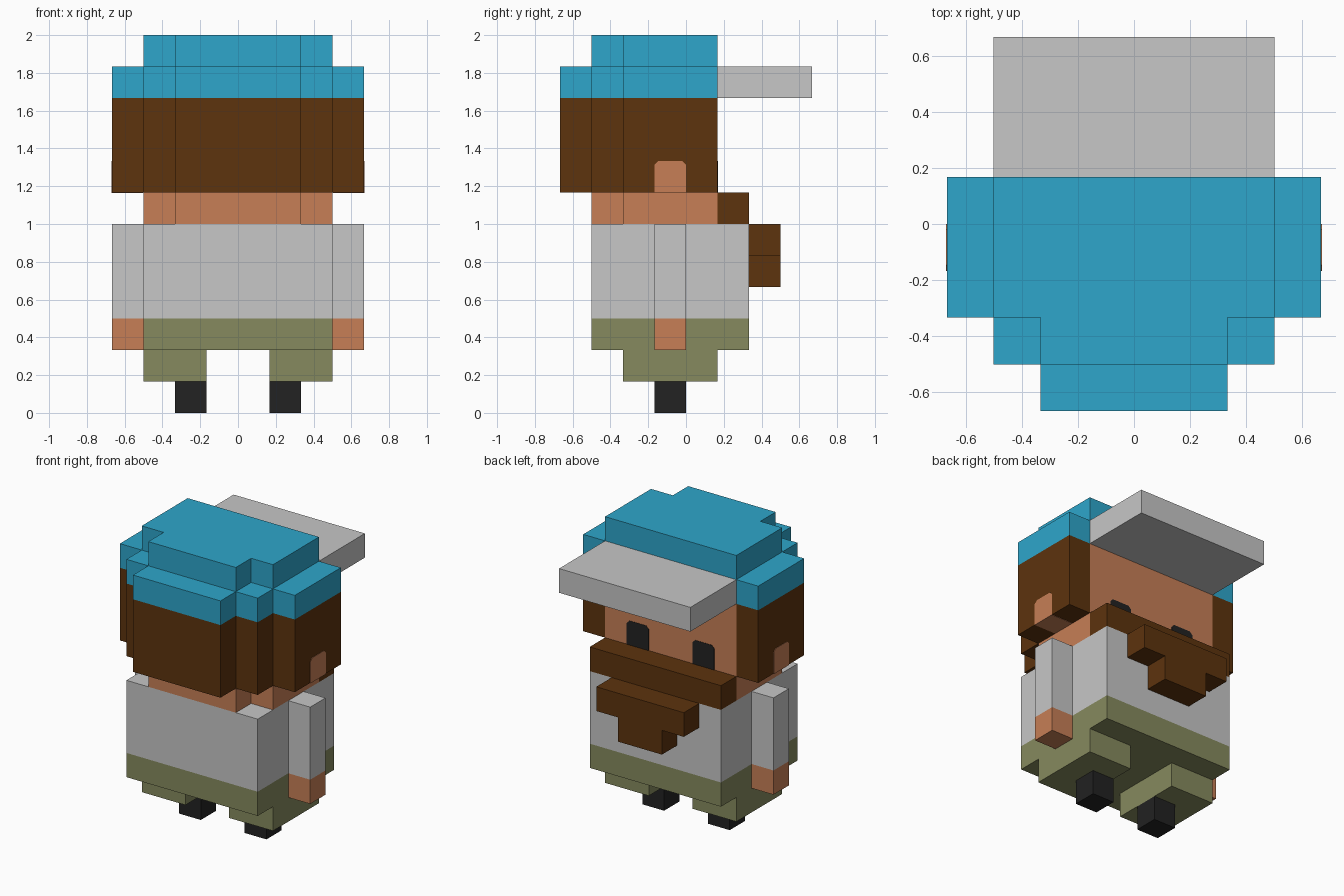
import bpy
import bmesh
from mathutils import Vector

U = 1 / 6  # one block; all coordinates below are in blocks

if "Cube" in bpy.data.objects:
    bpy.data.objects.remove(bpy.data.objects["Cube"], do_unlink=True)


def material(name, hex_code):
    rgb = [int(hex_code[i:i + 2], 16) / 255 for i in (0, 2, 4)]
    lin = [c / 12.92 if c <= 0.04045 else ((c + 0.055) / 1.055) ** 2.4 for c in rgb]
    mat = bpy.data.materials.new(name)
    mat.use_nodes = True
    mat.diffuse_color = (*lin, 1)
    bsdf = mat.node_tree.nodes["Principled BSDF"]
    bsdf.inputs["Base Color"].default_value = (*lin, 1)
    bsdf.inputs["Roughness"].default_value = 0.9
    return mat


blue = material("cap blue", "2EA6CB")
brown = material("hair brown", "5D330D")
skin = material("skin", "C77F56")
grey = material("light grey", "C7C7C7")
olive = material("olive", "868A5E")
black = material("black", "222222")


def extrude(name, outline, direction, mat):
    """Solid made by sweeping a flat outline of 3D points along a direction."""
    bm = bmesh.new()
    face = bm.faces.new([bm.verts.new(Vector(p) * U) for p in outline])
    swept = bmesh.ops.extrude_face_region(bm, geom=[face], use_keep_orig=True)
    moved = [v for v in swept["geom"] if isinstance(v, bmesh.types.BMVert)]
    bmesh.ops.translate(bm, verts=moved, vec=Vector(direction) * U)
    bmesh.ops.recalc_face_normals(bm, faces=bm.faces)
    mesh = bpy.data.meshes.new(name)
    bm.to_mesh(mesh)
    bm.free()
    mesh.materials.append(mat)
    obj = bpy.data.objects.new(name, mesh)
    bpy.context.collection.objects.link(obj)
    return obj


def prism(name, outline, z0, z1, mat):
    return extrude(name, [(x, y, z0) for x, y in outline], (0, 0, z1 - z0), mat)


def box(name, xs, ys, zs, mat):
    (a, b), (c, d) = xs, ys
    return prism(name, [(a, c), (b, c), (b, d), (a, d)], *zs, mat)


def mirrored(half):
    return half + [(-x, y) for x, y in reversed(half)]


def tab(low, high, z0, z1, cut=0.12):
    """Upright rectangle with clipped top corners."""
    return [(low, z0), (high, z0), (high, z1 - cut), (high - cut, z1),
            (low + cut, z1), (low, z1 - cut)]


# Stepped outlines shared by cap, hair and jaw
small = [(3, 1), (3, -2), (2, -2), (2, -3)]
large = [(4, 1), (4, -2), (3, -2), (3, -3), (2, -3), (2, -4)]

# Cap
prism("cap_crown", mirrored(small), 11, 12, blue)
prism("cap_band", mirrored(large), 10, 11, blue)
box("cap_brim", (-3, 3), (1, 4), (10, 11), grey)

# Head, with hair wrapped round it
prism("hair", mirrored([(3, -1), (3, 1)] + large), 7, 10, brown)
box("face", (-3, 3), (-1, 1), (7, 10), skin)
prism("jaw", mirrored(small), 6, 7, skin)

# Beard in three steps
box("moustache", (-3, 3), (1, 2), (6, 7), brown)
box("beard_upper", (-2, 2), (2, 3), (5, 6), brown)
box("beard_lower", (-1, 1), (2, 3), (4, 5), brown)

# Body
box("shirt", (-3, 3), (-3, 2), (3, 6), grey)
box("trousers_waist", (-3, 3), (-3, 2), (2, 3), olive)

# Paired parts
for side, s in (("left", 1), ("right", -1)):
    ear = [(s * 4.015, y, z) for y, z in tab(-1, 0, 6.985, 8)]
    extrude(side + "_ear", ear, (-s, 0, 0), skin)
    eye = [(s * x, 1.015, z) for x, z in tab(1, 2, 7, 8)]
    extrude(side + "_eye", eye, (0, -0.03, 0), black)
    arm_x = sorted((s * 3, s * 4))
    box(side + "_sleeve", arm_x, (-1, 0), (3, 6), grey)
    box(side + "_hand", arm_x, (-1, 0), (2, 3), skin)
    box(side + "_leg", sorted((s * 1, s * 3)), (-2, 1), (1, 2), olive)
    box(side + "_foot", sorted((s * 1, s * 2)), (-1, 0), (0, 1), black)
